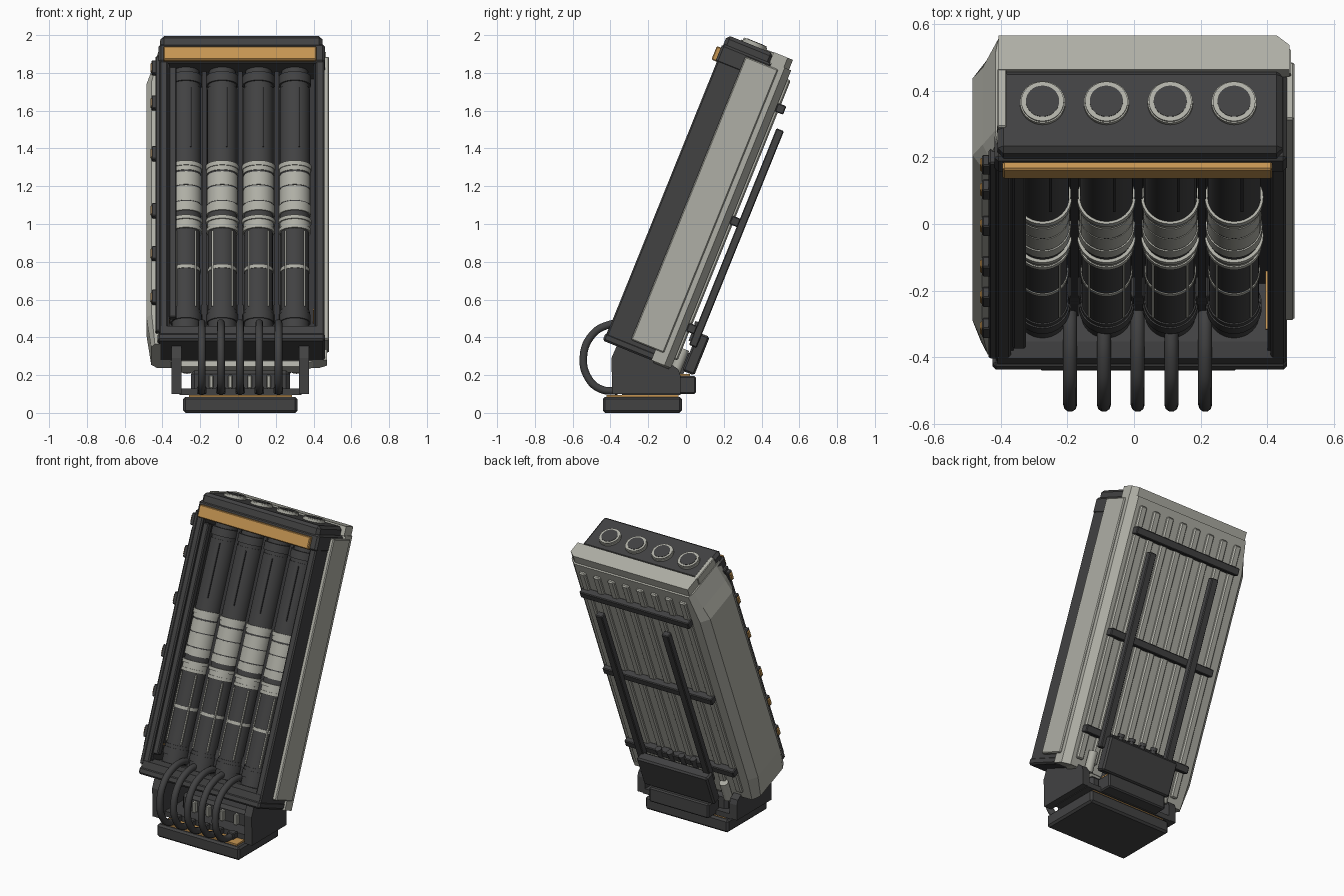
import bpy, bmesh, math
from mathutils import Matrix

if "Cube" in bpy.data.objects:
    bpy.data.objects.remove(bpy.data.objects["Cube"])

# The launcher body is modelled upright, then leaned back
TILT = Matrix.Rotation(math.radians(-22), 4, 'X')
FLAT = Matrix.Identity(4)


def material(name, rgb):
    m = bpy.data.materials.new(name)
    m.use_nodes = True
    m.diffuse_color = (*rgb, 1)
    bsdf = next(n for n in m.node_tree.nodes if n.type == 'BSDF_PRINCIPLED')
    bsdf.inputs["Base Color"].default_value = (*rgb, 1)
    return m


DARK = material("dark_grey", (.054, .054, .055))
LIGHT = material("pale_grey", (.43, .43, .38))
AMBER = material("amber", (.56, .30, .085))
BLACK = material("charcoal", (.036, .036, .038))


def finish(name, bm, mats, matrix, smooth=False):
    bmesh.ops.recalc_face_normals(bm, faces=bm.faces[:])
    me = bpy.data.meshes.new(name)
    bm.to_mesh(me)
    bm.free()
    for m in mats:
        me.materials.append(m)
    if smooth:
        me.shade_smooth()
        me.set_sharp_from_angle(angle=math.radians(35))
    ob = bpy.data.objects.new(name, me)
    bpy.context.collection.objects.link(ob)
    ob.matrix_world = matrix
    return ob


def box(name, xs, ys, zs, mat, matrix=TILT, bevel=0.0):
    bm = bmesh.new()
    bmesh.ops.create_cube(bm, size=1)
    for v in bm.verts:
        v.co = [(a[0] + a[1]) / 2 + c * (a[1] - a[0]) for a, c in zip((xs, ys, zs), v.co)]
    if bevel:
        bmesh.ops.bevel(bm, geom=bm.edges[:], offset=bevel, segments=1, affect='EDGES')
    return finish(name, bm, [mat], matrix)


def loft(name, sections, mat, matrix=TILT):
    bm = bmesh.new()
    rings = [[bm.verts.new(p) for p in s] for s in sections]
    n = len(rings[0])
    for a, b in zip(rings, rings[1:]):
        for i in range(n):
            j = (i + 1) % n
            bm.faces.new((a[i], a[j], b[j], b[i]))
    bm.faces.new(rings[0])
    bm.faces.new(rings[-1])
    return finish(name, bm, [mat], matrix)


def side_prism(name, x0, x1, yz, mat, matrix=FLAT):
    return loft(name, [[(x, y, z) for y, z in yz] for x in (x0, x1)], mat, matrix)


def lathe(name, x, y, bands, mats, matrix=TILT, sides=32):
    """Stepped turned part: each band is (bottom, top, radius, material index)."""
    bm = bmesh.new()

    def ring(r, z):
        return [bm.verts.new((x + r * math.cos(t), y + r * math.sin(t), z))
                for t in (2 * math.pi * i / sides for i in range(sides))]
    last, last_r, last_k = None, 0, 0
    for z0, z1, r, k in bands:
        low, high = ring(r, z0), ring(r, z1)
        # A step takes the colour of the wider band it belongs to
        pairs = [(low, high, k)] + ([(last, low, k if r > last_r else last_k)] if last else [])
        if not last:
            bm.faces.new(low).material_index = k
        for a, b, slot in pairs:
            for i in range(sides):
                j = (i + 1) % sides
                bm.faces.new((a[i], a[j], b[j], b[i])).material_index = slot
        last, last_r, last_k = high, r, k
    bm.faces.new(last).material_index = last_k
    return finish(name, bm, mats, matrix, True)


def hose(name, points, radius, mat):
    cu = bpy.data.curves.new(name, 'CURVE')
    cu.dimensions = '3D'
    cu.bevel_depth, cu.bevel_resolution, cu.resolution_u = radius, 3, 6
    cu.use_fill_caps = True
    sp = cu.splines.new('BEZIER')
    sp.bezier_points.add(len(points) - 1)
    for bp, p in zip(sp.bezier_points, points):
        bp.co = p
        bp.handle_left_type = bp.handle_right_type = 'AUTO'
    cu.materials.append(mat)
    bpy.context.collection.objects.link(bpy.data.objects.new(name, cu))


# Open-fronted frame
for name, xs in (("right_wall", (-.415, -.37)), ("left_wall", (.41, .457))):
    box(name, xs, (-.545, -.26), (.20, 1.88), DARK, bevel=.008)
box("right_inner_lip", (-.372, -.362), (-.525, -.30), (.28, 1.79), BLACK)
box("left_inner_lip", (.402, .412), (-.525, -.30), (.28, 1.79), BLACK)
box("inner_back", (-.38, .42), (-.312, -.26), (.21, 1.88), BLACK)
box("top_cap", (-.41, .447), (-.547, -.28), (1.86, 1.937), DARK, bevel=.018)
box("top_collar", (-.42, .46), (-.553, -.27), (1.78, 1.885), DARK, bevel=.012)
box("bottom_sill", (-.425, .46), (-.553, -.25), (.19, .235), DARK, bevel=.01)
side_prism("bottom_lip", -.41, .45, ((-.547, .21), (-.547, .275), (-.50, .295), (-.28, .295), (-.28, .21)),
           DARK, TILT)
box("amber_bar", (-.395, .415), (-.576, -.54), (1.785, 1.862), AMBER, bevel=.005)
box("inner_conduit", (-.365, -.325), (-.54, -.495), (.33, 1.76), DARK, bevel=.006)
for name, xs in (("right_amber_strip", (-.366, -.359)), ("left_amber_strip", (.396, .403))):
    box(name, xs, (-.50, -.312), (.385, .395), AMBER)

# Bolted rail along the front edge of the right wall
box("bolt_rail", (-.437, -.41), (-.54, -.49), (.25, 1.82), DARK, bevel=.006)
for w in (1.76, 1.56, 1.27, .945, .70, .45):
    box("bolt_block", (-.457, -.43), (-.538, -.50), (w - .038, w + .038), DARK, bevel=.005)
    box("amber_bolt", (-.463, -.438), (-.533, -.505), (w - .026, w + .026), AMBER, bevel=.005)

# Pale rear shell, bulging over the right wall with sloping ends
outline = ((-.415, -.50), (-.457, -.50), (-.485, -.46), (-.485, -.21), (-.44, -.163),
           (.43, -.163), (.472, -.20), (.472, -.275), (-.415, -.275))


def shell_section(w, squeeze):
    return [(-.40 + (x + .40) * squeeze if x < -.40 else x, u, w) for x, u in outline]


loft("rear_shell", [shell_section(*s) for s in ((.19, .7), (.36, 1), (1.69, 1), (1.775, .65), (1.89, .2))],
     LIGHT)
loft("shell_foot", [[(x * k, u, w) for x, u in ((-.40, -.26), (-.40, -.172), (.44, -.172), (.44, -.26))]
                    for w, k in ((.16, .75), (.21, 1))], LIGHT)
box("shell_left_panel", (.45, .482), (-.415, -.228), (.25, 1.868), LIGHT, bevel=.006)
loft("shell_top_rim", [[(x, u, w) for x, u in ((-.408, -.285), (-.408, -.175), (.43, -.175),
                                               (.467, -.205), (.467, -.285))]
                       for w in (1.885, 1.945)], LIGHT)
box("shell_top_strip", (-.412, -.383), (-.47, -.28), (1.885, 1.943), LIGHT, bevel=.004)
for i in range(8):
    x = -.355 + .105 * i
    box("rear_rib", (x - .024, x + .024), (-.18, -.145), (.24, 1.84), LIGHT, bevel=.008)

# Ladder rack on the back
for w in (1.68, 1.037, .425):
    box("rack_rung", (-.385, .412), (-.163, -.115), (w - .024, w + .024), DARK, bevel=.005)
for x in (-.205, .28):
    box("rack_rod", (x - .025, x + .025), (-.12, -.078), (.34, 1.577), DARK, bevel=.005)

# Four tubes with pale collars
tube_bands = [(.28, .345, .076, 0), (.345, .39, .083, 0), (.39, .41, .079, 0), (.41, .632, .075, 0),
              (.632, .65, .078, 1), (.65, .86, .075, 0), (.86, .88, .084, 1), (.88, .91, .080, 1),
              (.91, .93, .088, 1), (.93, .96, .078, 0), (.96, 1.01, .085, 1), (1.01, 1.016, .081, 0),
              (1.016, 1.10, .082, 1), (1.10, 1.106, .080, 0), (1.106, 1.18, .082, 1),
              (1.18, 1.19, .079, 0), (1.19, 1.215, .083, 1), (1.215, 1.24, .088, 1),
              (1.24, 1.68, .080, 0), (1.68, 1.70, .076, 0), (1.70, 1.75, .085, 0), (1.75, 1.80, .07, 0)]
for i in range(4):
    x = -.275 + .192 * i
    lathe("tube", x, -.413, tube_bands, [DARK, LIGHT])
    for dx in (-.052, .052):
        box("tube_pale_line", (x + dx - .004, x + dx + .004), (-.474, -.45), (.42, .85), LIGHT)
    box("tube_spine", (x + .02, x + .028), (-.495, -.47), (1.32, 1.66), BLACK)
    lathe("top_port_ring", x, -.393, [(1.92, 1.952, .068, 0), (1.952, 1.958, .064, 0)], [LIGHT])
    lathe("top_port_cover", x, -.393, [(1.93, 1.96, .050, 0)], [DARK])
for i in range(3):
    x = -.179 + .192 * i
    box("tube_divider", (x - .012, x + .012), (-.42, -.31), (.30, 1.80), BLACK)
    box("tube_clip", (x - .02, x + .02), (-.42, -.35), (.39, .45), DARK, bevel=.005)

# Looping hoses from between the tubes down to the base
loop = ((-.25, .455), (-.33, .475), (-.42, .463), (-.495, .415), (-.543, .30), (-.515, .18),
        (-.45, .125), (-.36, .115))
for i in range(5):
    x = -.192 + .1015 * i
    hose("hose", [(x, y, z) for y, z in loop], .021, DARK)
    box("hose_socket", (x - .025, x + .025), (-.39, -.34), (.10, .14), DARK, FLAT, .005)

# Base and pivot mount
box("base_plate", (-.29, .315), (-.44, -.022), (0, .085), DARK, FLAT, .012)
box("base_amber_plate", (-.26, .285), (-.42, -.04), (.08, .096), AMBER, FLAT)
cheek = ((-.39, .10), (-.395, .29), (-.36, .37), (-.15, .31), (-.04, .23), (-.03, .20), (-.03, .10))
side_prism("right_cheek", -.352, -.298, cheek, DARK)
side_prism("left_cheek", .322, .376, cheek, DARK)
box("cheek_floor", (-.31, .335), (-.34, -.03), (.096, .13), DARK, FLAT)
box("pivot_block", (-.25, .275), (-.24, -.07), (.10, .225), DARK, FLAT, .02)
for i in range(4):
    x = -.142 + .1015 * i
    box("pale_fitting", (x - .012, x + .012), (-.265, -.23), (.13, .20), LIGHT, FLAT, .005)

# Rear counterweight, stub pipes and hinge
box("rear_flap", (-.24, .28), (-.102, -.034), (.20, .42), DARK, bevel=.01)
box("rear_step", (-.20, .235), (-.06, .052), (.10, .195), DARK, FLAT, .008)
box("rear_amber_shim", (-.19, .225), (-.035, .02), (.19, .205), AMBER, FLAT)
box("hinge_link", (-.15, .19), (-.20, -.09), (.18, .30), DARK)
for i in range(4):
    lathe("stub_pipe", -.10 + .085 * i, -.115, [(.36, .45, .016, 0), (.45, .47, .021, 0)], [DARK], sides=12)
for x in (-.27, .31):
    lathe("pale_hinge_pin", x, -.135, [(.18, .31, .028, 0)], [LIGHT], sides=16)
